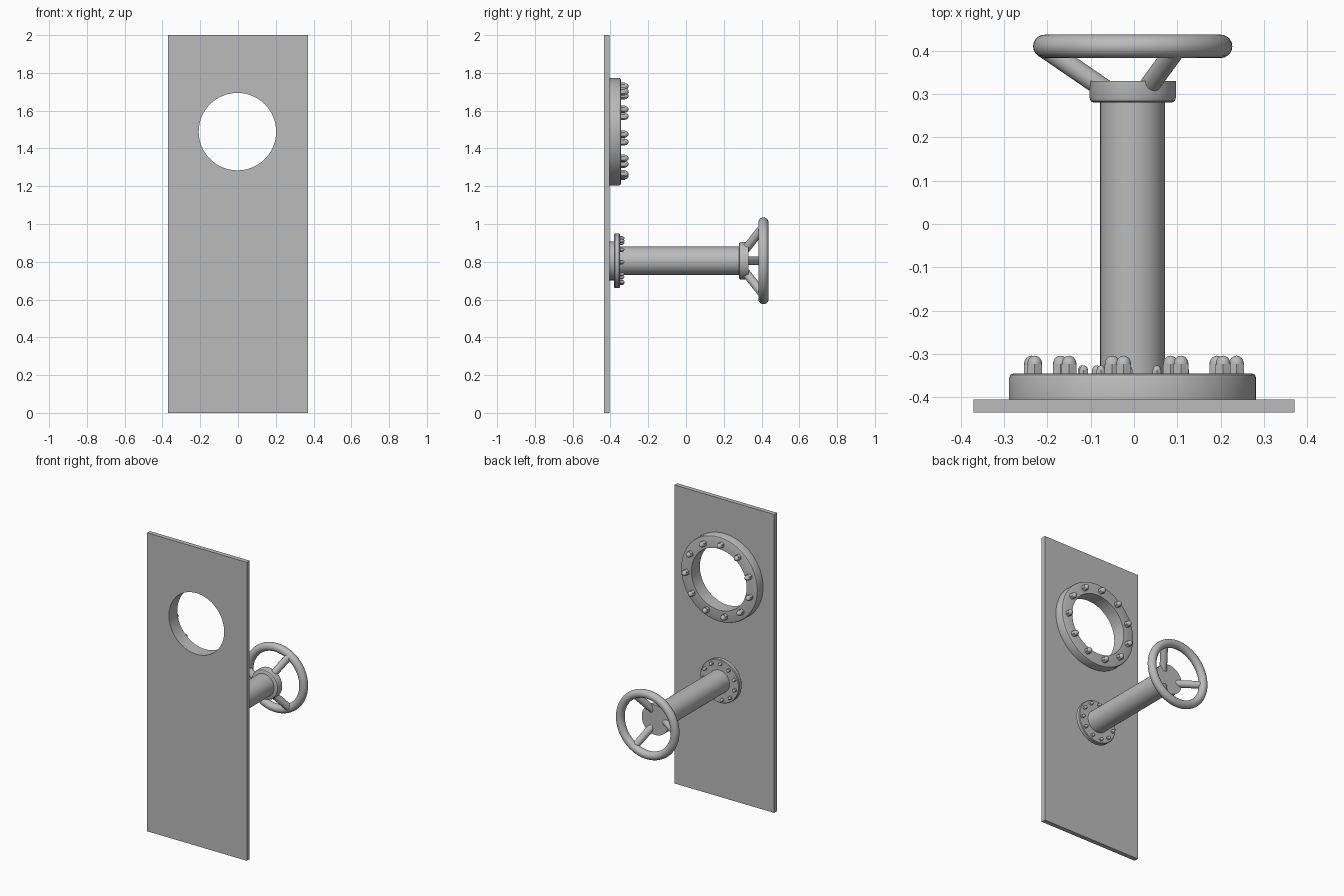
import bpy
import bmesh
from math import sin, cos, pi, radians
from mathutils import Vector

if "Cube" in bpy.data.objects:
    bpy.data.objects.remove(bpy.data.objects["Cube"], do_unlink=True)

GREY = (0.5, 0.5, 0.5, 1)
metal = bpy.data.materials.new("grey_metal")
metal.use_nodes = True
metal.diffuse_color = GREY
metal.node_tree.nodes["Principled BSDF"].inputs["Base Color"].default_value = GREY

AXIS_X = -0.003
WINDOW_Z = 1.489
WHEEL_Z = 0.805
PANEL_BACK = -0.405


def finish(obj, name, smooth=True):
    obj.name = obj.data.name = name
    obj.data.materials.clear()
    obj.data.materials.append(metal)
    bpy.ops.object.select_all(action="DESELECT")
    obj.select_set(True)
    bpy.context.view_layer.objects.active = obj
    if smooth:
        bpy.ops.object.shade_smooth_by_angle(angle=radians(35))
    return obj


def lathe(name, profile, z, x=AXIS_X, sides=64, closed=False):
    """Turn a (radius, y) profile around an axis parallel to y."""
    bm = bmesh.new()
    rings = []
    for i in range(sides):
        a = 2 * pi * i / sides
        rings.append([bm.verts.new((x + r * sin(a), y, z + r * cos(a))) for r, y in profile])
    count = len(profile)
    for i in range(sides):
        here, after = rings[i], rings[(i + 1) % sides]
        for j in range(count if closed else count - 1):
            k = (j + 1) % count
            bm.faces.new((here[j], here[k], after[k], after[j]))
    bmesh.ops.remove_doubles(bm, verts=bm.verts, dist=1e-5)
    bmesh.ops.recalc_face_normals(bm, faces=bm.faces)
    mesh = bpy.data.meshes.new(name)
    bm.to_mesh(mesh)
    bm.free()
    obj = bpy.data.objects.new(name, mesh)
    bpy.context.collection.objects.link(obj)
    return finish(obj, name)


def rod(name, start, end, radius):
    start, end = Vector(start), Vector(end)
    line = end - start
    bpy.ops.mesh.primitive_cylinder_add(vertices=32, radius=radius, depth=line.length,
                                        location=(start + end) / 2,
                                        rotation=line.to_track_quat("Z", "Y").to_euler())
    return finish(bpy.context.object, name)


def bolt_circle(name, z, y, ring_radius, size, count=11):
    """Hexagonal nuts with domed caps, evenly spaced around a flange."""
    dome = [(0.85 * size * cos(t * pi / 12), y + size * (1.1 + 0.95 * sin(t * pi / 12)))
            for t in range(7)]
    for i in range(count):
        a = radians(-5) + 2 * pi * i / count
        x, nz = AXIS_X + ring_radius * sin(a), z + ring_radius * cos(a)
        lathe(f"{name}_nut_{i + 1}", [(0, y - 0.002), (size, y - 0.002),
              (size, y + size * 1.1), (0, y + size * 1.1)], nz, x, sides=6)
        lathe(f"{name}_cap_{i + 1}", [(0, y + size)] + dome, nz, x, sides=20)


# Door panel with a round window opening
bpy.ops.mesh.primitive_cube_add(size=1, location=(0, -0.42, 1))
panel = bpy.context.object
panel.scale = (0.74, 0.03, 2)
bpy.ops.object.transform_apply(location=True, rotation=False, scale=True)
bpy.ops.mesh.primitive_cylinder_add(vertices=64, radius=0.205, depth=0.2,
                                    location=(AXIS_X, -0.42, WINDOW_Z), rotation=(pi / 2, 0, 0))
cutter = bpy.context.object
cutter.hide_render = True
finish(panel, "door_panel", smooth=False)
cut = panel.modifiers.new("window_opening", "BOOLEAN")
cut.operation = "DIFFERENCE"
cut.solver = "EXACT"
cut.object = cutter
bpy.ops.object.modifier_apply(modifier=cut.name)
bpy.data.objects.remove(cutter, do_unlink=True)
finish(panel, "door_panel")

# Window flange with its nuts
lathe("window_flange", [(0.205, PANEL_BACK), (0.285, PANEL_BACK), (0.285, -0.355),
                        (0.282, -0.348), (0.275, -0.345), (0.205, -0.345)],
      WINDOW_Z, closed=True)
bolt_circle("window", WINDOW_Z, -0.345, 0.24, 0.02)

# Stepped shaft flange with smaller nuts
lathe("shaft_flange", [(0, PANEL_BACK), (0.103, PANEL_BACK), (0.103, -0.38), (0.142, -0.38),
                       (0.145, -0.377), (0.145, -0.354), (0.141, -0.35), (0, -0.35)], WHEEL_Z)
bolt_circle("shaft", WHEEL_Z, -0.35, 0.12, 0.0115)

# Shaft and end collar
lathe("shaft", [(0, -0.36), (0.075, -0.36), (0.075, 0.3), (0, 0.3)], WHEEL_Z)
lathe("collar", [(0, 0.28), (0.09, 0.28), (0.097, 0.284), (0.1, 0.292),
                 (0.1, 0.33), (0, 0.33)], WHEEL_Z)

# Hand wheel rim and three sloping spokes
RIM, TUBE, RIM_Y = 0.203, 0.027, 0.41
lathe("wheel_rim", [(RIM + TUBE * cos(t * pi / 10), RIM_Y + TUBE * sin(t * pi / 10))
                    for t in range(20)], WHEEL_Z, closed=True)
for i, degrees in enumerate((30, 150, 270)):
    # Measured from straight up, turning toward +x
    dx, dz = sin(radians(degrees + 0)), cos(radians(degrees + 0))
    rod(f"wheel_spoke_{i + 1}", (AXIS_X + 0.06 * dx, 0.308, WHEEL_Z + 0.06 * dz),
        (AXIS_X + RIM * dx, RIM_Y - 0.004, WHEEL_Z + RIM * dz), 0.023)
